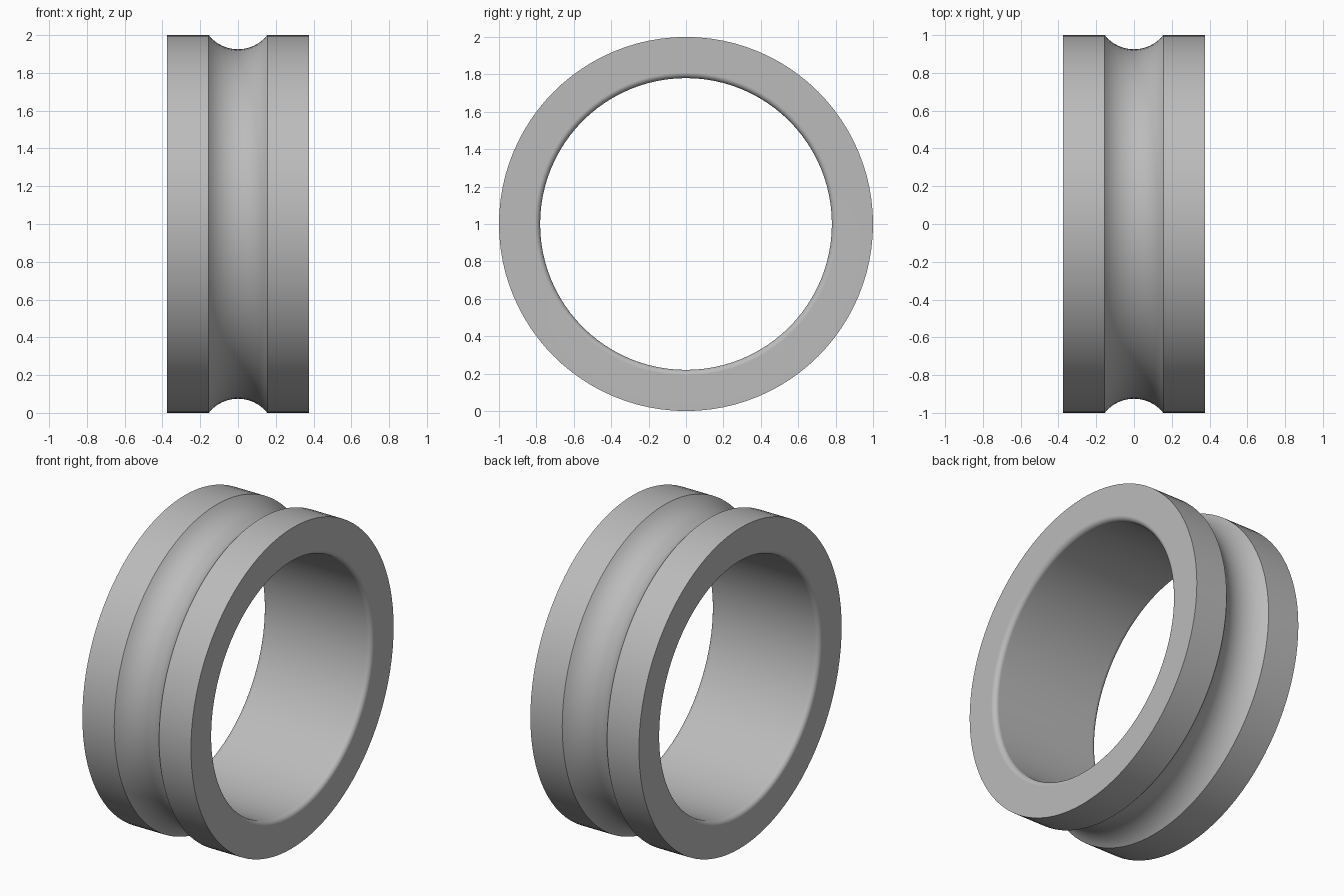
import bpy
import bmesh
from math import sin, cos, asin, pi
from mathutils import Matrix, Vector

cube = bpy.data.objects.get("Cube")
if cube:
    bpy.data.objects.remove(cube, do_unlink=True)

# Main dimensions
HALF_WIDTH, OUTER, INNER = 0.375, 1.0, 0.78
GROOVE_HALF, GROOVE_DEPTH = 0.155, 0.075
FILLET = 0.03
SEGMENTS = 96


def arc(cx, cr, radius, start, end, steps):
    """Points (x, distance from axis) along a circular arc."""
    angles = [start + (end - start) * i / steps for i in range(steps + 1)]
    return [(cx + radius * cos(a), cr + radius * sin(a)) for a in angles]


# Ring cross-section: groove, rims, end faces and rounded bore edges
groove_r = (GROOVE_HALF ** 2 + GROOVE_DEPTH ** 2) / (2 * GROOVE_DEPTH)
sweep = asin(GROOVE_HALF / groove_r)
bore_x, bore_r = HALF_WIDTH - FILLET, INNER + FILLET
profile = arc(0, OUTER - GROOVE_DEPTH + groove_r, groove_r,
              -pi / 2 - sweep, -pi / 2 + sweep, 20)
profile += [(HALF_WIDTH, OUTER)]
profile += arc(bore_x, bore_r, FILLET, 0, -pi / 2, 6)
profile += arc(-bore_x, bore_r, FILLET, -pi / 2, -pi, 6)
profile += [(-HALF_WIDTH, OUTER)]

# Revolve the section around the x axis
bm = bmesh.new()
rings = []
for i in range(SEGMENTS):
    turn = Matrix.Rotation(2 * pi * i / SEGMENTS, 3, 'X')
    rings.append([bm.verts.new(turn @ Vector((x, 0, r))) for x, r in profile])
count = len(profile)
for i, ring in enumerate(rings):
    following = rings[(i + 1) % SEGMENTS]
    for j in range(count):
        k = (j + 1) % count
        bm.faces.new((ring[j], ring[k], following[k], following[j]))
bmesh.ops.recalc_face_normals(bm, faces=bm.faces)
mesh = bpy.data.meshes.new("grooved_ring")
bm.to_mesh(mesh)
bm.free()

grooved_ring = bpy.data.objects.new("grooved_ring", mesh)
grooved_ring.location.z = OUTER
bpy.context.collection.objects.link(grooved_ring)

# Plain grey material
grey = bpy.data.materials.new("plain_grey")
grey.use_nodes = True
colour = (0.5, 0.5, 0.5, 1)
grey.diffuse_color = colour
grey.node_tree.nodes["Principled BSDF"].inputs["Base Color"].default_value = colour
mesh.materials.append(grey)

# Smooth curves, crisp rims and flat end faces
bpy.ops.object.select_all(action='DESELECT')
grooved_ring.select_set(True)
bpy.context.view_layer.objects.active = grooved_ring
bpy.ops.object.shade_smooth_by_angle(angle=pi / 6)
weighted = grooved_ring.modifiers.new("weighted_normals", 'WEIGHTED_NORMAL')
weighted.keep_sharp = True
